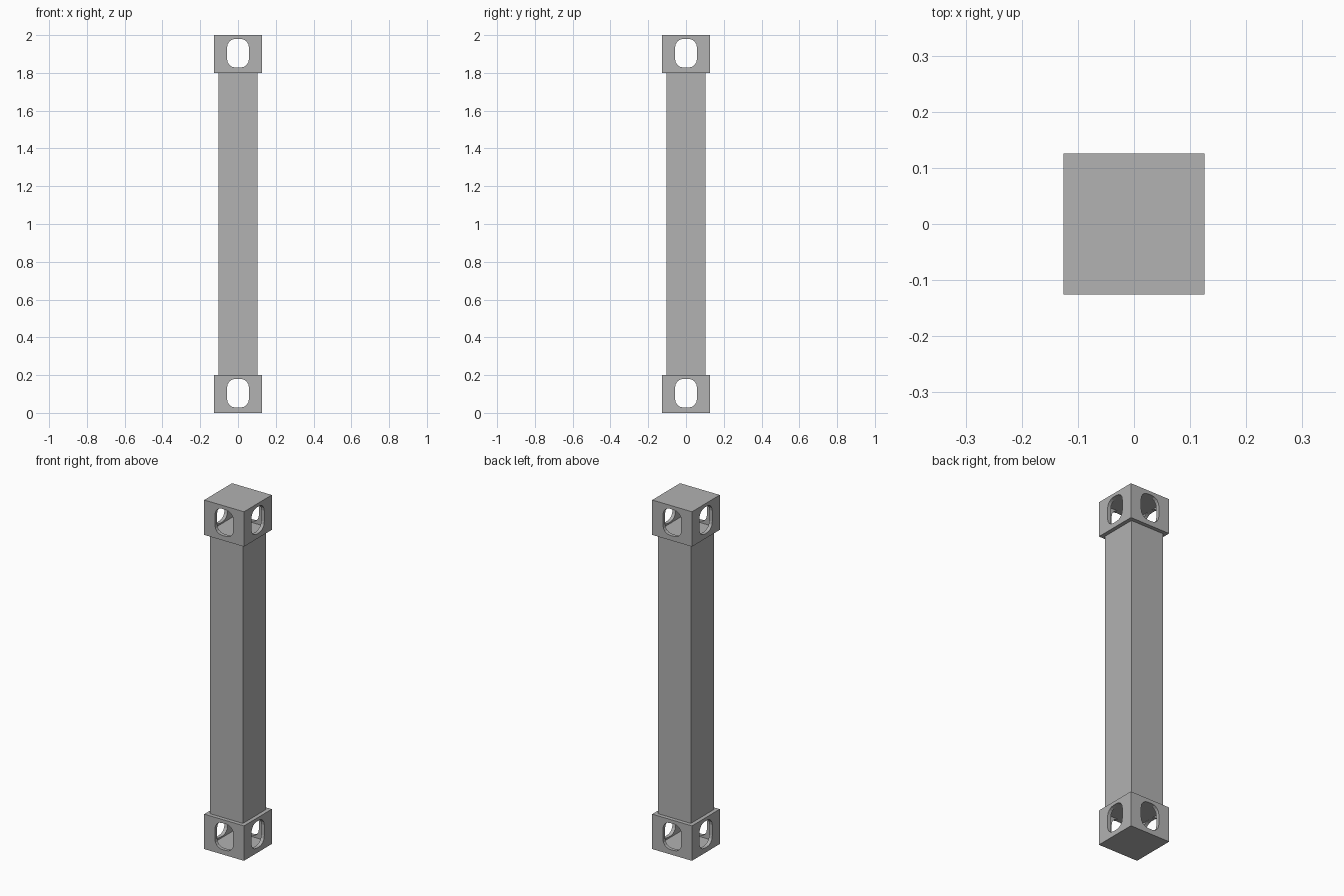
import bpy, bmesh, math
from mathutils import Matrix, Vector

if "Cube" in bpy.data.objects:
    bpy.data.objects.remove(bpy.data.objects["Cube"], do_unlink=True)

BLOCK, HEIGHT, WALL = 0.252, 0.2, 0.02
POST = 0.208

grey = bpy.data.materials.new("plain grey")
grey.use_nodes = True
colour = (0.445, 0.445, 0.445, 1)
grey.diffuse_color = colour
grey.node_tree.nodes["Principled BSDF"].inputs["Base Color"].default_value = colour


def make_object(name, bm):
    bmesh.ops.recalc_face_normals(bm, faces=bm.faces)
    mesh = bpy.data.meshes.new(name)
    bm.to_mesh(mesh)
    bm.free()
    mesh.materials.append(grey)
    obj = bpy.data.objects.new(name, mesh)
    bpy.context.collection.objects.link(obj)
    return obj


def box(name, size, centre):
    bm = bmesh.new()
    bmesh.ops.create_cube(bm, size=1, matrix=Matrix.Translation(centre) @ Matrix.Diagonal((*size, 1)))
    return make_object(name, bm)


# Rounded slot running right through a block, along y and then turned
def slot(name, z, turn, width=0.116, height=0.152, radius=0.045, steps=4):
    bm = bmesh.new()
    ring = []
    for quarter, (sx, sz) in enumerate([(1, 1), (-1, 1), (-1, -1), (1, -1)]):
        for i in range(steps + 1):
            a = (quarter + i / steps) * math.pi / 2
            ring.append(bm.verts.new((sx * (width / 2 - radius) + radius * math.cos(a), -0.2,
                                      z + sz * (height / 2 - radius) + radius * math.sin(a))))
    face = bm.faces.new(ring)
    out = bmesh.ops.extrude_face_region(bm, geom=[face])
    verts = [v for v in out["geom"] if isinstance(v, bmesh.types.BMVert)]
    bmesh.ops.translate(bm, verts=verts, vec=Vector((0, 0.4, 0)))
    bmesh.ops.rotate(bm, verts=bm.verts, cent=(0, 0, 0), matrix=Matrix.Rotation(turn, 3, "Z"))
    return make_object(name, bm)


def cut(target, cutter):
    cutter.hide_render = True
    mod = target.modifiers.new("cut", "BOOLEAN")
    mod.operation = "DIFFERENCE"
    mod.solver = "EXACT"
    mod.object = cutter
    bpy.context.view_layer.objects.active = target
    bpy.ops.object.modifier_apply(modifier=mod.name)
    bpy.data.objects.remove(cutter, do_unlink=True)


# Hollow end blocks with a slot in each of the four sides
for name, base in (("bottom_block", 0), ("top_block", 2 - HEIGHT)):
    middle = base + HEIGHT / 2
    block = box(name, (BLOCK, BLOCK, HEIGHT), (0, 0, middle))
    inner = BLOCK - 2 * WALL
    cut(block, box("cavity", (inner, inner, HEIGHT - 2 * WALL), (0, 0, middle)))
    for turn in (0, math.pi / 2):
        cut(block, slot("slot", middle + 0.004, turn))

# Square post between the blocks
box("post", (POST, POST, 2 - 2 * HEIGHT), (0, 0, 1))
